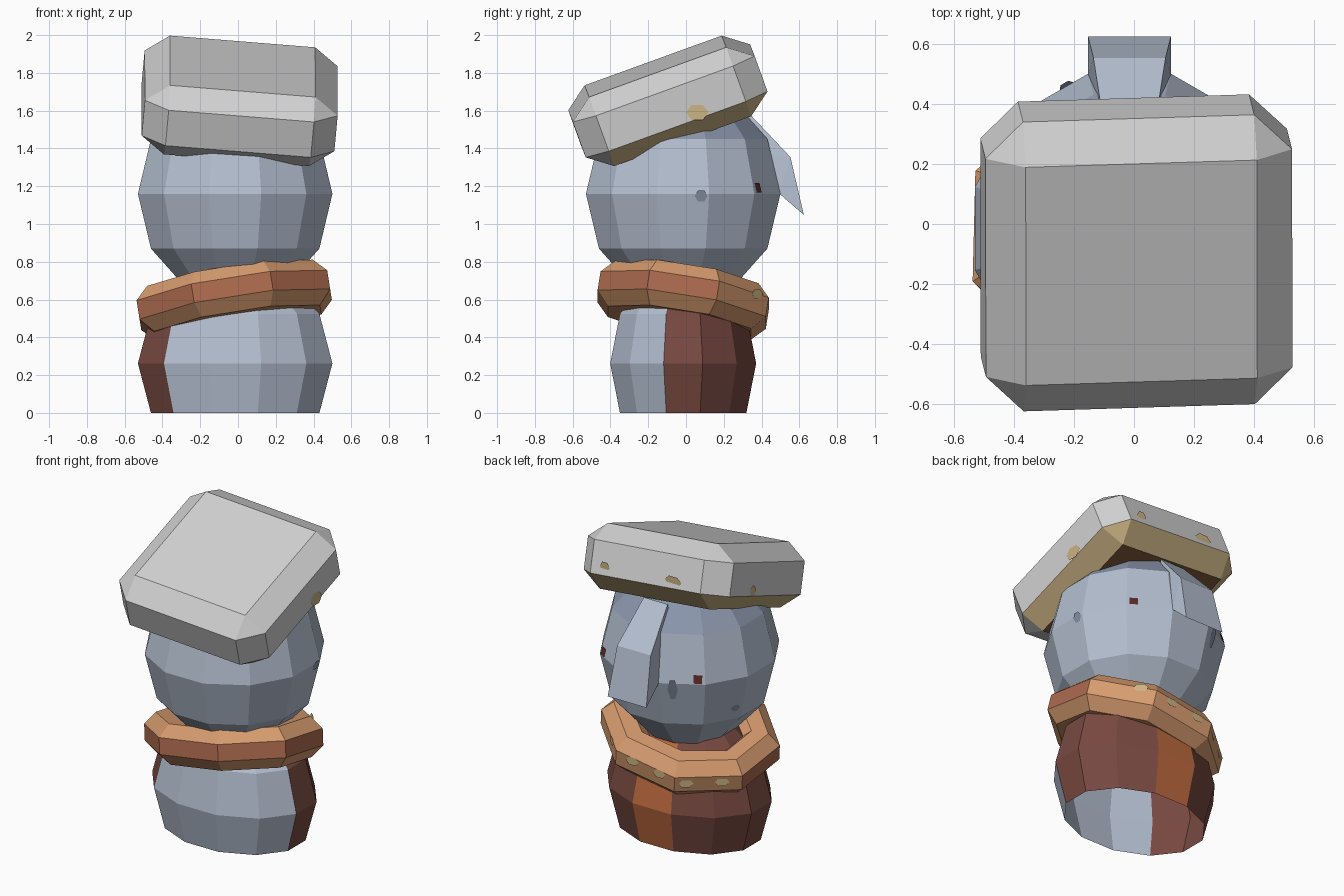
import bpy, bmesh, math
from mathutils import Matrix, Vector, Euler
from mathutils.bvhtree import BVHTree

if "Cube" in bpy.data.objects:
    bpy.data.objects.remove(bpy.data.objects["Cube"])


def material(name, r, g, b):
    m = bpy.data.materials.new(name)
    lin = [((c / 255 + 0.055) / 1.055) ** 2.4 for c in (r, g, b)]
    m.diffuse_color = (*lin, 1)
    m.use_nodes = True
    m.node_tree.nodes["Principled BSDF"].inputs["Base Color"].default_value = m.diffuse_color
    return m


MATS = [material(*a) for a in (
    ("pale blue", 180, 191, 208), ("shadow blue", 140, 151, 173),
    ("light grey", 210, 210, 210), ("tan", 204, 180, 132),
    ("dark brown", 125, 88, 58), ("maroon", 120, 73, 65),
    ("orange", 190, 106, 62), ("light orange", 215, 156, 111),
    ("rust", 172, 106, 78), ("dark red", 92, 42, 38))]
BLUE, SHADOW, GREY, TAN, BROWN, MAROON, ORANGE, PEACH, RUST, RED = range(10)


def finish(bm, name, rule, matrix):
    """Colour faces by a rule in local space, then place the mesh."""
    bmesh.ops.recalc_face_normals(bm, faces=bm.faces)
    bm.normal_update()
    for f in bm.faces:
        f.material_index = rule(f)
    bm.transform(matrix)
    mesh = bpy.data.meshes.new(name)
    bm.to_mesh(mesh)
    for m in MATS:
        mesh.materials.append(m)
    bpy.context.collection.objects.link(bpy.data.objects.new(name, mesh))
    tree = BVHTree.FromBMesh(bm)
    bm.free()
    return tree


def hull(points):
    bm = bmesh.new()
    for p in points:
        bm.verts.new(p)
    bmesh.ops.convex_hull(bm, input=bm.verts)
    bmesh.ops.dissolve_limit(bm, angle_limit=math.radians(1),
                             verts=bm.verts, edges=bm.edges)
    return bm


def ball():
    bm = bmesh.new()
    bmesh.ops.create_uvsphere(bm, u_segments=12, v_segments=6, radius=1)
    bm.transform(Matrix.Rotation(math.radians(15), 4, 'Z'))
    return bm


def spot(name, tree, start, direction, w, h, sides, mat):
    """Thin flat patch laid on the surface hit by a ray."""
    loc, normal, _, _ = tree.ray_cast(Vector(start), Vector(direction))
    if loc is None:
        return
    bm = bmesh.new()
    bmesh.ops.create_circle(bm, cap_ends=True, segments=sides, radius=1)
    bm.transform(Matrix.Rotation(math.pi / sides, 4, 'Z'))
    side = Vector((0, 0, 1)).cross(normal).normalized()
    up = normal.cross(side)
    rot = Matrix((side, up, normal)).transposed().to_4x4()
    place = Matrix.Translation(loc + normal * 0.005) @ rot @ Matrix.Diagonal((w, h, 1, 1))
    finish(bm, name, lambda f: mat, place)


# Body: squashed ball, open at the ground, cloak colour around the back
body = ball()
bmesh.ops.delete(body, geom=[v for v in body.verts if v.co.z < -0.6], context='VERTS')


def body_rule(f):
    c = f.calc_center_median()
    a = math.degrees(math.atan2(c.y, c.x)) % 360
    if 75 < a < 105:
        return ORANGE
    return BLUE if 225 < a < 345 else MAROON


finish(body, "body", body_rule,
       Matrix.Translation((-0.015, -0.015, 0.262)) @ Matrix.Diagonal((0.533, 0.4, 0.525, 1)))

# Head
head = finish(ball(), "head",
              lambda f: SHADOW if f.calc_center_median().z > 0.55 else BLUE,
              Matrix.Translation((-0.015, -0.015, 1.16))
              @ Matrix.Diagonal((0.533, 0.533, 0.58, 1)))

# Nose: bent wedge hanging from under the hat, (y, z, half width)
nose = [(0.33, 1.59, 0.085), (0.553, 1.354, 0.12), (0.624, 1.048, 0.138),
        (0.49, 1.164, 0.138), (0.3, 1.4, 0.11)]
finish(hull([(s * w - 0.015, y, z) for y, z, w in nose for s in (-1, 1)]),
       "nose", lambda f: BLUE, Matrix())

# Scarf: tilted eight-sided ring with an octagonal section
scarf = bmesh.new()
rings = []
for i in range(8):
    a = math.radians(45 * i + 22.5)
    ring = []
    for j in range(8):
        t = math.radians(45 * j + 22.5)
        out = 0.133 * math.cos(t)
        ring.append(scarf.verts.new(((0.43 + out) * math.cos(a),
                                     (0.365 + out) * math.sin(a),
                                     0.133 * math.sin(t))))
    rings.append(ring)
for i in range(8):
    p, q = rings[i], rings[(i + 1) % 8]
    for j in range(8):
        k = (j + 1) % 8
        scarf.faces.new((p[j], q[j], q[k], p[k]))


def scarf_rule(f):
    c = f.calc_center_median()
    outward = c.x * f.normal.x + c.y * f.normal.y > 0
    return RUST if outward and abs(f.normal.z) < 0.3 and c.y < 0.1 else PEACH


ring_rot = Euler((math.radians(-9), math.radians(-9), 0)).to_matrix().to_4x4()
scarf_tree = finish(scarf, "scarf", scarf_rule,
                    Matrix.Translation((-0.02, -0.015, 0.597)) @ ring_rot)

# Hat: tilted slab with chamfered edges and cut corners
A, B, T, S = 0.512, 0.386, 0.195, 0.1
corners = [(sx * x, sy * y, sz * z)
           for x, y, z in ((B, B, T), (A, B, S), (B, A, S))
           for sx in (-1, 1) for sy in (-1, 1) for sz in (-1, 1)]


def hat_rule(f):
    n = f.normal
    if n.z < -0.9:
        return BROWN
    return TAN if n.z < -0.3 and n.y > -0.3 else GREY


hat_rot = Euler([math.radians(d) for d in (20, 4.6, 1.8)]).to_matrix().to_4x4()
hat = finish(hull(corners), "hat", hat_rule,
             Matrix.Translation((0.008, -0.096, 1.652)) @ hat_rot)

# Eyes beside the nose
for side, x in (("right", 0.32), ("left", -0.35)):
    spot("eye_" + side, head, (x, 2, 1.19), (0, -1, 0), 0.036, 0.036, 4, RED)

# Blue smudges on the head
spot("head_smudge_right", head, (2, 0.08, 1.15), (-1, 0, 0), 0.034, 0.034, 6, SHADOW)
spot("head_smudge_left", head, (-2, 0.15, 0.95), (1, 0, 0), 0.03, 0.025, 6, SHADOW)
spot("head_smudge_nose", head, (-0.22, 2, 1.12), (0, -1, 0), 0.03, 0.08, 6, SHADOW)

# Tan stains on the hat rim
spot("hat_stain_right", hat, (2, 0.06, 1.59), (-1, 0, 0), 0.06, 0.045, 6, TAN)
spot("hat_stain_left", hat, (-2, 0.05, 1.68), (1, 0, 0), 0.03, 0.035, 6, TAN)
spot("hat_stain_back_1", hat, (-0.19, 2, 1.79), (0, -1, 0), 0.06, 0.035, 6, TAN)
spot("hat_stain_back_2", hat, (0.29, 2, 1.76), (0, -1, 0), 0.035, 0.035, 6, TAN)

# Pale stains around the back of the scarf
for i, (deg, z) in enumerate(((55, 0.63), (80, 0.57), (105, 0.54), (125, 0.5), (150, 0.5))):
    d = Vector((math.cos(math.radians(deg)), math.sin(math.radians(deg)), 0))
    spot(f"scarf_stain_{i + 1}", scarf_tree, d * 2 + Vector((0, 0, z)), -d,
         0.045, 0.028, 6, TAN)
